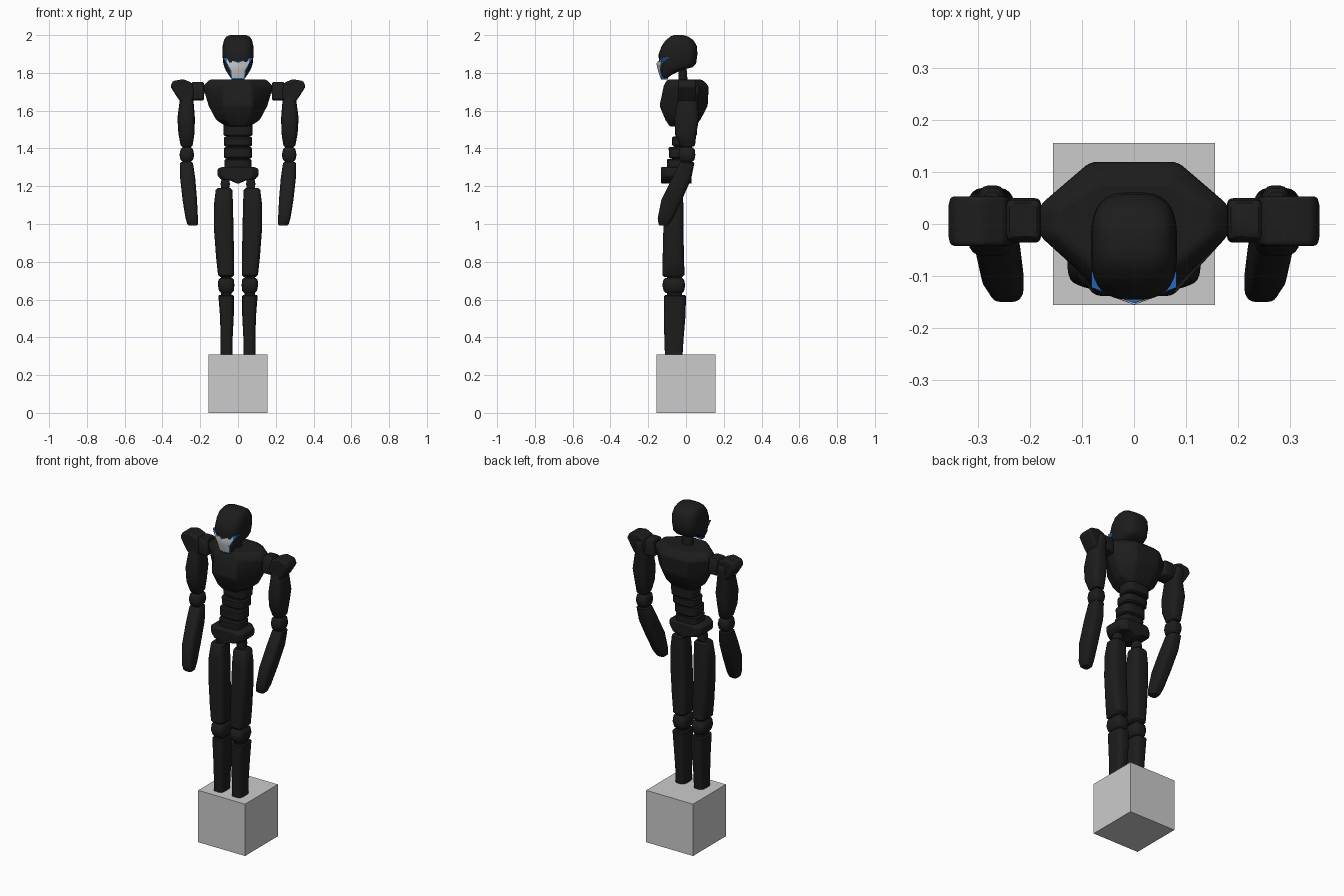
import bpy, bmesh, math
from mathutils import Vector


def material(name, rgb):
    m = bpy.data.materials.new(name)
    m.diffuse_color = (*rgb, 1)
    return m


BLACK = material("black_shell", (0.012, 0.012, 0.012))
BLUE = material("blue_trim", (0.02, 0.14, 0.5))


def finish(name, bm, mat=BLACK, bevel=0.0, mirror=False, angle=40, segs=3):
    bmesh.ops.recalc_face_normals(bm, faces=bm.faces)
    me = bpy.data.meshes.new(name)
    bm.to_mesh(me)
    bm.free()
    ob = bpy.data.objects.new(name, me)
    bpy.context.collection.objects.link(ob)
    if mat:
        me.materials.append(mat)
    bpy.ops.object.select_all(action='DESELECT')
    ob.select_set(True)
    bpy.context.view_layer.objects.active = ob
    bpy.ops.object.shade_smooth_by_angle(angle=math.radians(angle))
    if bevel:
        b = ob.modifiers.new("bevel", 'BEVEL')
        b.width, b.segments, b.limit_method = bevel, segs, 'ANGLE'
        b.angle_limit = math.radians(25)
    if mirror:
        ob.modifiers.new("mirror", 'MIRROR').use_mirror_merge = False
    return ob


def bridge(bm, loops):
    """Skin a list of equal-length point loops and cap both ends."""
    rows = [[bm.verts.new(p) for p in loop] for loop in loops]
    n = len(rows[0])
    for a, b in zip(rows, rows[1:]):
        for i in range(n):
            j = (i + 1) % n
            bm.faces.new((a[i], a[j], b[j], b[i]))
    bm.faces.new(rows[0])
    bm.faces.new(rows[-1])


def loft(name, rings, power=3.5, n=24, **kw):
    """Rings are (z, x0, x1, y0, y1) rounded-box sections."""
    bm = bmesh.new()
    loops = []
    for z, x0, x1, y0, y1 in rings:
        loop = []
        for i in range(n):
            t = 2 * math.pi * (i + 0.5) / n
            c, s = math.cos(t), math.sin(t)
            u = math.copysign(abs(c) ** (2 / power), c)
            v = math.copysign(abs(s) ** (2 / power), s)
            loop.append(((x0 + x1) / 2 + u * (x1 - x0) / 2,
                         (y0 + y1) / 2 + v * (y1 - y0) / 2, z))
        loops.append(loop)
    bridge(bm, loops)
    return finish(name, bm, **kw)


def rounded_loft(name, rings, inset=0.006, **kw):
    """Loft whose two ends are eased inward, for jointed body segments."""
    def eased(r, dz):
        z, a, b, c, d = r
        return (z + dz, a + inset, b - inset, c + inset, d - inset)
    z0, z1 = rings[0], rings[-1]
    body = [(z0[0] + inset, *z0[1:])] + rings[1:-1] + [(z1[0] - inset, *z1[1:])]
    return loft(name, [eased(z0, 0)] + body + [eased(z1, 0)], **kw)


# Pedestal block
bm = bmesh.new()
bmesh.ops.create_cube(bm, size=0.31)
bmesh.ops.translate(bm, verts=bm.verts, vec=(0, 0, 0.155))
finish("pedestal", bm, mat=None)

# Legs (right side, mirrored)
rounded_loft("shins", [(0.30, 0.028, 0.094, -0.112, -0.018),
                       (0.40, 0.028, 0.092, -0.115, -0.012),
                       (0.52, 0.022, 0.096, -0.118, -0.002),
                       (0.625, 0.022, 0.104, -0.116, 0.0)], mirror=True)
rounded_loft("knees", [(0.635, 0.022, 0.100, -0.118, -0.010),
                       (0.675, 0.019, 0.107, -0.126, -0.004),
                       (0.715, 0.022, 0.104, -0.120, -0.010)], mirror=True, inset=0.01)
rounded_loft("thighs", [(0.72, 0.020, 0.106, -0.126, -0.008),
                        (0.82, 0.020, 0.116, -0.124, -0.010),
                        (0.98, 0.024, 0.128, -0.120, -0.014),
                        (1.10, 0.026, 0.128, -0.115, -0.014),
                        (1.19, 0.030, 0.118, -0.105, -0.016)], mirror=True, inset=0.01)
rounded_loft("hip_joints", [(1.175, 0.045, 0.090, -0.085, -0.035),
                            (1.215, 0.043, 0.092, -0.088, -0.032),
                            (1.25, 0.048, 0.086, -0.085, -0.035)], mirror=True)
rounded_loft("knee_cores", [(0.60, 0.035, 0.09, -0.10, -0.02),
                            (0.74, 0.035, 0.09, -0.10, -0.02)], mirror=True)

# Pelvis: front profile with a low centre point, extruded front to back
def slab(name, profile, y0, y1, pinch=1.0, **kw):
    bm = bmesh.new()
    cx = sum(p[0] for p in profile) / len(profile)
    mid = (y0 + y1) / 2
    loops = [[(cx + (x - cx) * k, y, z) for x, z in profile]
             for y, k in ((y0, pinch), (y0 * .65 + mid * .35, 1), (y1 * .65 + mid * .35, 1), (y1, pinch))]
    bridge(bm, loops)
    return finish(name, bm, **kw)


slab("pelvis", [(0, 1.212), (0.045, 1.232), (0.09, 1.235), (0.108, 1.255), (0.108, 1.292),
                (0.085, 1.302), (-0.085, 1.302), (-0.108, 1.292), (-0.108, 1.255),
                (-0.09, 1.235), (-0.045, 1.232)], -0.132, 0.03, pinch=0.7, bevel=0.006)

# Waist segments leaning forward towards the pelvis
for i, (z0, z1, w, y) in enumerate([(1.29, 1.345, 0.072, -0.042), (1.347, 1.408, 0.074, -0.032),
                                    (1.41, 1.463, 0.075, -0.015), (1.465, 1.53, 0.076, 0.0)]):
    rounded_loft(f"waist_segment_{i + 1}", [(z0, -w, w, y - 0.058, y + 0.058),
                                            (z1, -w, w, y - 0.06, y + 0.06)], inset=0.007)
loft("waist_core", [(1.28, -0.06, 0.06, -0.085, 0.005), (1.53, -0.06, 0.06, -0.045, 0.045)])

# Chest: faceted hull with eight-sided sections
bm = bmesh.new()
loops = []
for z, hw, fw, yf, yb, bw in [(1.515, 0.06, 0.045, -0.085, 0.045, 0.045),
                              (1.55, 0.115, 0.062, -0.108, 0.075, 0.06),
                              (1.625, 0.155, 0.075, -0.140, 0.115, 0.075),
                              (1.73, 0.186, 0.072, -0.118, 0.120, 0.085),
                              (1.765, 0.150, 0.060, -0.100, 0.085, 0.065)]:
    loops.append([(-fw, yf, z), (fw, yf, z), (hw, -0.022, z), (hw, 0.035, z),
                  (bw, yb, z), (-bw, yb, z), (-hw, 0.035, z), (-hw, -0.022, z)])
bridge(bm, loops)
finish("chest", bm, bevel=0.012)

# Shoulders
rounded_loft("shoulder_joints", [(1.655, 0.18, 0.245, -0.036, 0.050),
                                 (1.70, 0.178, 0.248, -0.036, 0.050),
                                 (1.752, 0.18, 0.245, -0.030, 0.046)], mirror=True, power=7)
slab("shoulder_caps", [(0.358, 1.728), (0.345, 1.757), (0.29, 1.767), (0.245, 1.748),
                       (0.232, 1.705), (0.238, 1.655), (0.305, 1.648), (0.325, 1.675)],
     -0.042, 0.053, pinch=0.94, bevel=0.008, mirror=True)

# Arms
rounded_loft("upper_arms", [(1.41, 0.240, 0.304, -0.034, 0.048),
                            (1.48, 0.230, 0.316, -0.058, 0.055),
                            (1.56, 0.228, 0.321, -0.062, 0.070),
                            (1.66, 0.236, 0.308, -0.045, 0.060),
                            (1.70, 0.245, 0.300, -0.035, 0.074),
                            (1.735, 0.250, 0.295, -0.030, 0.068)], mirror=True)
rounded_loft("elbows", [(1.33, 0.238, 0.304, -0.036, 0.044),
                        (1.365, 0.232, 0.310, -0.040, 0.050),
                        (1.405, 0.238, 0.304, -0.036, 0.046)], mirror=True, inset=0.009)
rounded_loft("forearms", [(0.992, 0.212, 0.268, -0.145, -0.090),
                          (1.03, 0.212, 0.278, -0.150, -0.068),
                          (1.13, 0.217, 0.294, -0.130, -0.020),
                          (1.24, 0.226, 0.306, -0.075, 0.028),
                          (1.328, 0.238, 0.308, -0.034, 0.044)], mirror=True)
rounded_loft("elbow_cores", [(1.30, 0.248, 0.294, -0.022, 0.032),
                             (1.44, 0.248, 0.294, -0.022, 0.032)], mirror=True)

# Neck and head
loft("neck", [(1.74, -0.032, 0.032, -0.04, 0.01), (1.86, -0.032, 0.032, -0.04, 0.0)], power=2.2)
head = [(1.768, 0.034, -0.126, -0.105), (1.79, 0.050, -0.132, -0.075), (1.815, 0.066, -0.138, -0.025),
        (1.83, 0.072, -0.141, 0.035), (1.85, 0.078, -0.144, 0.054), (1.90, 0.083, -0.145, 0.061),
        (1.945, 0.081, -0.128, 0.057), (1.975, 0.074, -0.105, 0.038), (1.992, 0.062, -0.083, 0.012),
        (2.0, 0.042, -0.065, -0.015)]
loft("head", [(z, -w, w, a, b) for z, w, a, b in head], power=3, n=32, angle=50)

# Face plate: folded shield with a blue rim behind it
half = [(0.072, -0.122, 1.877), (0.052, -0.133, 1.842), (0.036, -0.136, 1.815), (0.031, -0.125, 1.772)]
spine = [(0, -0.152, 1.853), (0, -0.152, 1.842), (0, -0.146, 1.815), (0, -0.132, 1.772)]


def shield(name, grow, push, depth, mat):
    bm = bmesh.new()
    centre = Vector((0, 0, 1.825))
    place = lambda p: Vector((p[0] * (1 + grow), p[1] + push,
                              centre.z + (p[2] - centre.z) * (1 + grow * 1.1)))
    left = [bm.verts.new(place((-x, y, z))) for x, y, z in half]
    mid = [bm.verts.new(place(p)) for p in spine]
    right = [bm.verts.new(place(p)) for p in half]
    for a, b in ((left, mid), (mid, right)):
        for i in range(3):
            bm.faces.new((a[i], b[i], b[i + 1], a[i + 1]))
    ext = bmesh.ops.extrude_face_region(bm, geom=bm.faces[:], use_keep_orig=True)
    moved = [g for g in ext["geom"] if isinstance(g, bmesh.types.BMVert)]
    bmesh.ops.translate(bm, verts=moved, vec=(0, depth, 0))
    finish(name, bm, mat=mat)


shield("face_plate", 0, -0.003, 0.015, None)
shield("face_plate_rim", 0.13, 0.0, 0.03, BLUE)
